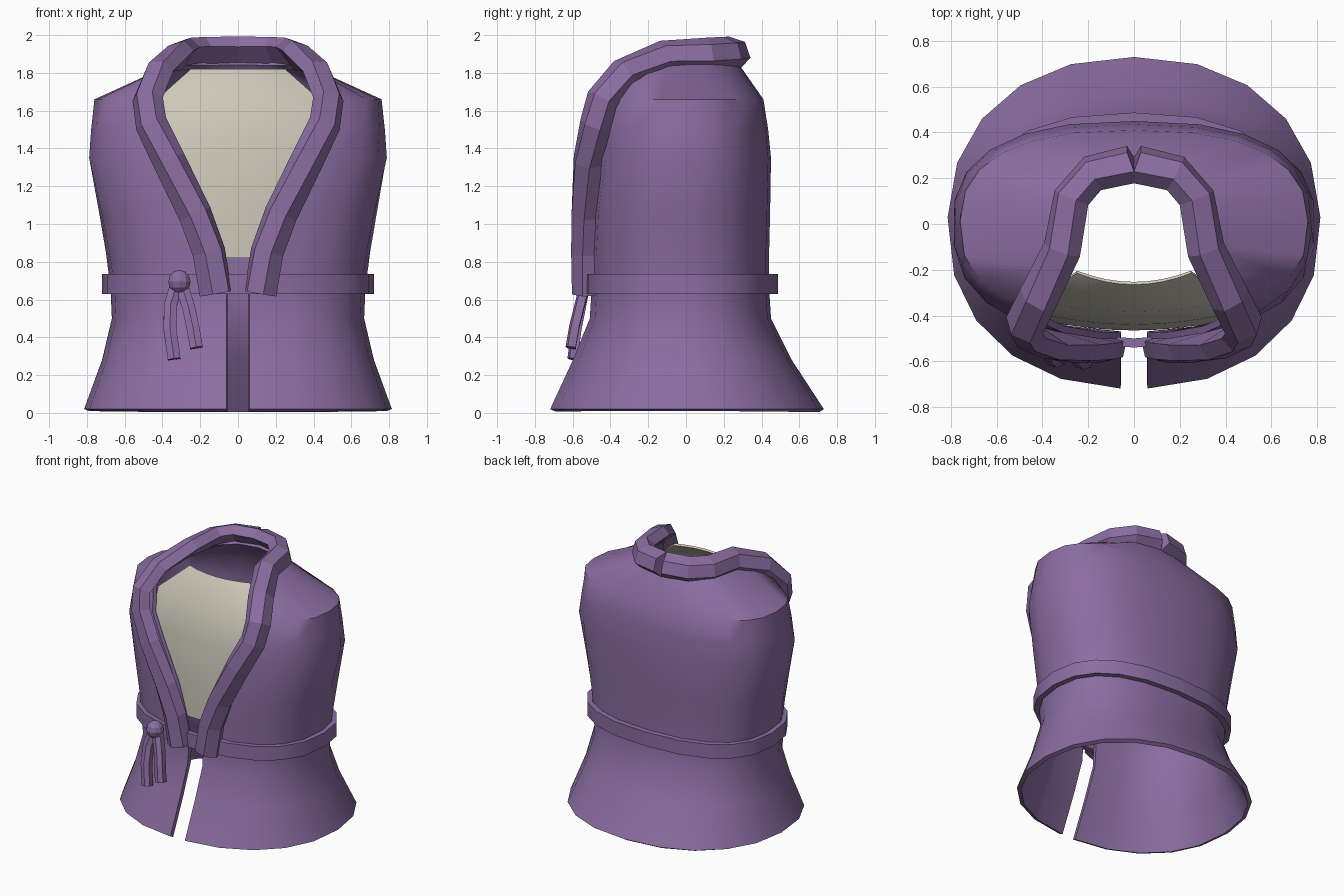
import bpy, math
from mathutils import Vector

if "Cube" in bpy.data.objects:
    bpy.data.objects.remove(bpy.data.objects["Cube"])


def material(name, rgb):
    m = bpy.data.materials.new(name)
    m.diffuse_color = (*rgb, 1)
    m.use_nodes = True
    m.node_tree.nodes["Principled BSDF"].inputs["Base Color"].default_value = m.diffuse_color
    return m


purple = material("purple_cloth", (0.26, 0.155, 0.36))
cream = material("cream_cloth", (0.60, 0.57, 0.48))


def make(name, verts, faces, mat, smooth=None, thickness=0):
    me = bpy.data.meshes.new(name)
    me.from_pydata([tuple(v) for v in verts], [], faces)
    me.materials.append(mat)
    ob = bpy.data.objects.new(name, me)
    bpy.context.collection.objects.link(ob)
    bpy.ops.object.select_all(action='DESELECT')
    ob.select_set(True)
    bpy.context.view_layer.objects.active = ob
    if thickness:
        s = ob.modifiers.new("thickness", 'SOLIDIFY')
        s.thickness, s.offset = thickness, -1
        bpy.ops.object.modifier_apply(modifier=s.name)
    if smooth:
        bpy.ops.object.shade_smooth_by_angle(angle=math.radians(smooth))
    return ob


def grid(name, rows, mat, smooth, thickness, closed=False):
    n = len(rows[0])
    faces = [(i * n + j, i * n + (j + 1) % n, (i + 1) * n + (j + 1) % n, (i + 1) * n + j)
             for i in range(len(rows) - 1) for j in range(n if closed else n - 1)]
    return make(name, [v for r in rows for v in r], faces, mat, smooth, thickness)


N = 10  # columns per half


def half_ring(z, a, front, back, n, edge):
    # superellipse from the front opening round to the middle of the back
    start = math.asin((edge / a) ** (n / 2))
    pts = []
    for j in range(N + 1):
        p = start + (math.pi - start) * j / N
        y = abs(math.cos(p)) ** (2 / n)
        pts.append((a * abs(math.sin(p)) ** (2 / n), -front * y if p < math.pi / 2 else back * y, z))
    return pts


def both_sides(half):
    return half + [(-x, y, z) for x, y, z in half[-2::-1]]


# vest body: flared skirt, waist, chest, shoulders
profile = [(0.02, .815, .72, .73, 2.2, .06), (.28, .72, .60, .56, 2.3, .06),
           (.5, .668, .51, .45, 2.4, .06), (.66, .675, .50, .44, 2.5, .06),
           (.85, .70, .505, .44, 2.5, .10), (1.05, .735, .505, .445, 2.5, .16),
           (1.35, .793, .495, .45, 2.5, .31), (1.5, .778, .47, .435, 2.5, .41),
           (1.66, .76, .42, .41, 2.5, .45)]
neck_path = [Vector(p) for p in ((.42, -.34, 1.765), (.36, -.2, 1.84), (.31, 0, 1.865),
                                 (.28, .13, 1.865), (.16, .24, 1.86), (0, .27, 1.86))]
neck = []
for j in range(N + 1):
    k, f = divmod(j * 5 / N, 1)
    k = int(k)
    neck.append(tuple(neck_path[k].lerp(neck_path[min(k + 1, 5)], f)))
rows = [both_sides(half_ring(*p)) for p in profile] + [both_sides(neck)]
grid("vest_body", rows, purple, 46, .03)

# belt
belt = [both_sides(half_ring(z, .72, .54, .487, 2.4, 0))[:-1] for z in (.63, .735)]
grid("belt", belt, purple, 35, .04, closed=True)

# undershirt panel behind the neckline
shirt = []
for z, w, y, bow in ((.82, .30, -.465, .03), (1.1, .38, -.465, .04), (1.4, .46, -.44, .06),
                     (1.66, .43, -.385, .05), (1.82, .25, -.265, .05)):
    shirt.append([(w * k / 4, y + bow * (k / 4) ** 2, z) for k in range(-4, 5)])
grid("undershirt", shirt, cream, 50, .015)


def sweep(name, path, section, normal, notch=0):
    path = [Vector(p) for p in path]
    m, verts = len(section), []
    for i, c in enumerate(path):
        t = (path[min(i + 1, len(path) - 1)] - path[max(i - 1, 0)]).normalized()
        n = normal(c)
        n = (n - t * n.dot(t)).normalized()
        s = t.cross(n)
        verts += [c + s * u + n * v for u, v in section]
    if notch:  # end on the centre plane, with a small wedge cut at the outer edge
        for p in verts[-m:]:
            p.x = notch if p.y > path[-1].y + .02 else 0
    faces = [(i * m + j, i * m + (j + 1) % m, (i + 1) * m + (j + 1) % m, (i + 1) * m + j)
             for i in range(len(path) - 1) for j in range(m)]
    faces += [tuple(range(m))[::-1], tuple(range(len(verts) - m, len(verts)))]
    return make(name, verts, faces, purple)


# collar: ridged band from the belt up and round the neck
collar_path = [(.122, -.55, .63), (.16, -.555, .85), (.235, -.555, 1.05), (.375, -.54, 1.33),
               (.475, -.495, 1.53), (.495, -.455, 1.67), (.435, -.33, 1.815),
               (.33, -.11, 1.905), (.29, .12, 1.915), (.19, .235, 1.922), (0, .275, 1.925)]
collar_section = [(-.08, -.06), (.08, -.06), (.08, .015), (0, .055), (-.08, .015)]
collar = sweep("collar", collar_path, collar_section,
               lambda c: c - Vector((0, 0, min(c.z, 1.65))), notch=.03)
mirror = collar.modifiers.new("mirror", 'MIRROR')
mirror.use_mirror_merge = False

# belt knot and hanging tails
bpy.ops.mesh.primitive_uv_sphere_add(segments=10, ring_count=6, radius=.062, location=(-.31, -.545, .695))
knot = bpy.context.object
knot.name = "belt_knot"
knot.data.materials.append(purple)
tail_section = [(-.034, -.026), (.034, -.026), (.034, .016), (0, .028), (-.034, .016)]
for name, path in (("belt_tail_inner", [(-.30, -.535, .68), (-.262, -.565, .56), (-.24, -.59, .46), (-.22, -.61, .345)]),
                   ("belt_tail_outer", [(-.325, -.535, .68), (-.358, -.555, .57), (-.36, -.58, .44), (-.338, -.60, .285)])):
    sweep(name, path, tail_section, lambda c: Vector((0, -1, 0)))
